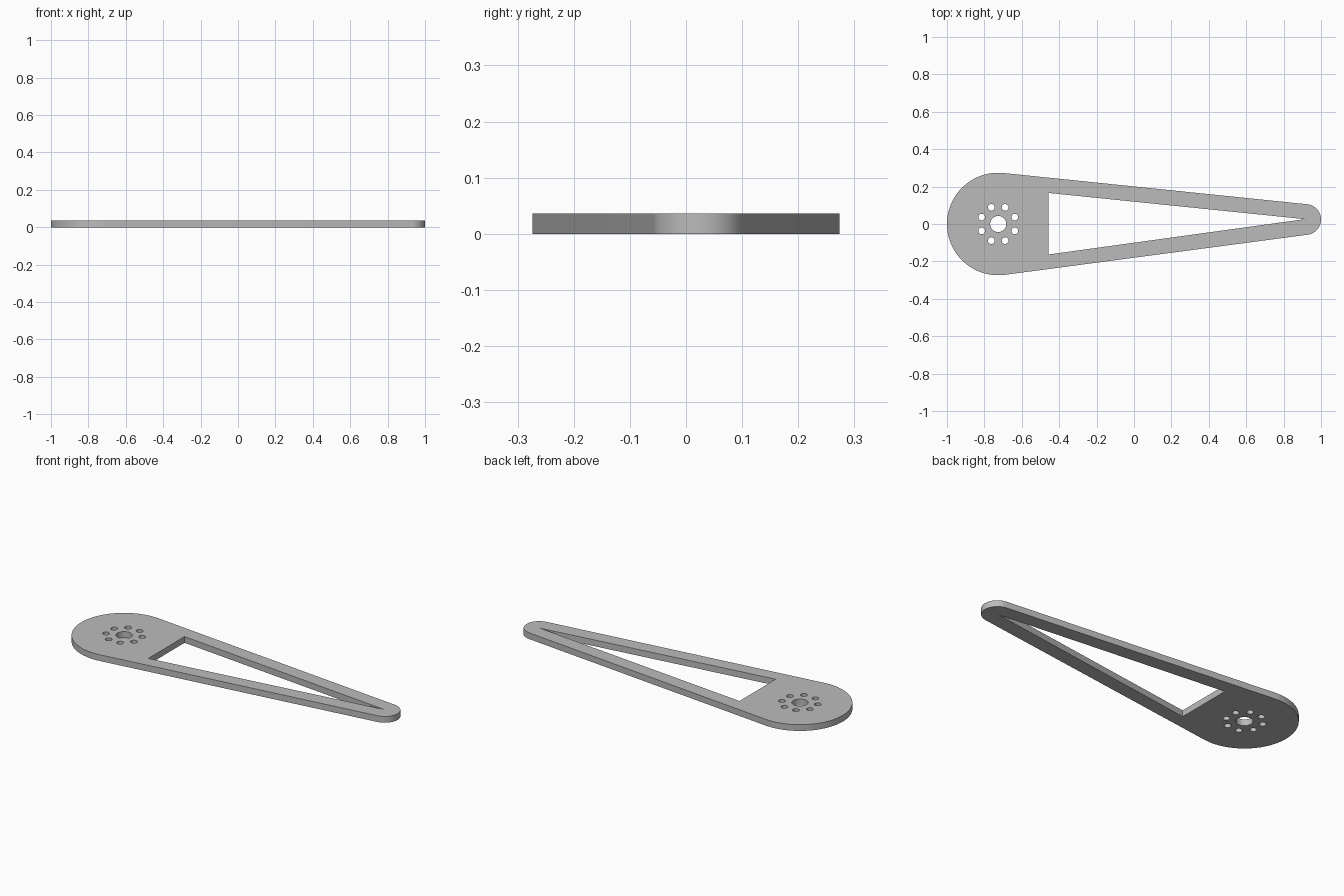
import bpy, bmesh, math
from mathutils import Vector

if "Cube" in bpy.data.objects:
    bpy.data.objects.remove(bpy.data.objects["Cube"])

THICK = 0.036
HUB, HUB_R = Vector((-0.726, 0.0)), 0.274      # wide end
TIP, TIP_R = Vector((0.918, 0.024)), 0.082     # narrow end


def arc(c, r, a0, a1, n):
    return [(c.x + r * math.cos(a0 + (a1 - a0) * i / n),
             c.y + r * math.sin(a0 + (a1 - a0) * i / n)) for i in range(n + 1)]


def circle(c, r, n):
    return arc(c, r, 0, math.tau, n)[:-1]


# Outer outline: two arcs joined by their common tangents
axis = TIP - HUB
tilt = math.atan2(axis.y, axis.x)
spread = math.acos((HUB_R - TIP_R) / axis.length)
outline = (arc(HUB, HUB_R, tilt + spread, tilt + math.tau - spread, 56)
           + arc(TIP, TIP_R, tilt - spread, tilt + spread, 36))

# Openings: triangular window, centre bore and ring of bolt holes
loops = [outline,
         [(-0.457, 0.166), (-0.457, -0.163), (0.914, 0.026)],
         circle(HUB, 0.043, 40)]
for k in range(8):
    a = math.radians(22.5 + 45 * k)
    loops.append(circle(HUB + 0.096 * Vector((math.cos(a), math.sin(a))), 0.018, 24))

# Flat plate filled between the loops, then thickened
bm = bmesh.new()
edges = []
for pts in loops:
    vs = [bm.verts.new((x, y, 0)) for x, y in pts]
    edges += [bm.edges.new((v, vs[(i + 1) % len(vs)])) for i, v in enumerate(vs)]
bmesh.ops.triangle_fill(bm, use_beauty=True, use_dissolve=False, edges=edges,
                        normal=(0, 0, 1))
ext = bmesh.ops.extrude_face_region(bm, geom=bm.faces[:], use_keep_orig=True)
top = [g for g in ext["geom"] if isinstance(g, bmesh.types.BMVert)]
bmesh.ops.translate(bm, verts=top, vec=(0, 0, THICK))
bmesh.ops.recalc_face_normals(bm, faces=bm.faces[:])

mesh = bpy.data.meshes.new("arm_plate")
bm.to_mesh(mesh)
bm.free()
plate = bpy.data.objects.new("arm_plate", mesh)
bpy.context.collection.objects.link(plate)

grey = bpy.data.materials.new("grey")
grey.diffuse_color = (0.5, 0.5, 0.5, 1)
grey.use_nodes = True
grey.node_tree.nodes["Principled BSDF"].inputs["Base Color"].default_value = grey.diffuse_color
mesh.materials.append(grey)

bpy.context.view_layer.objects.active = plate
plate.select_set(True)
bpy.ops.object.shade_smooth_by_angle(angle=math.radians(30))
